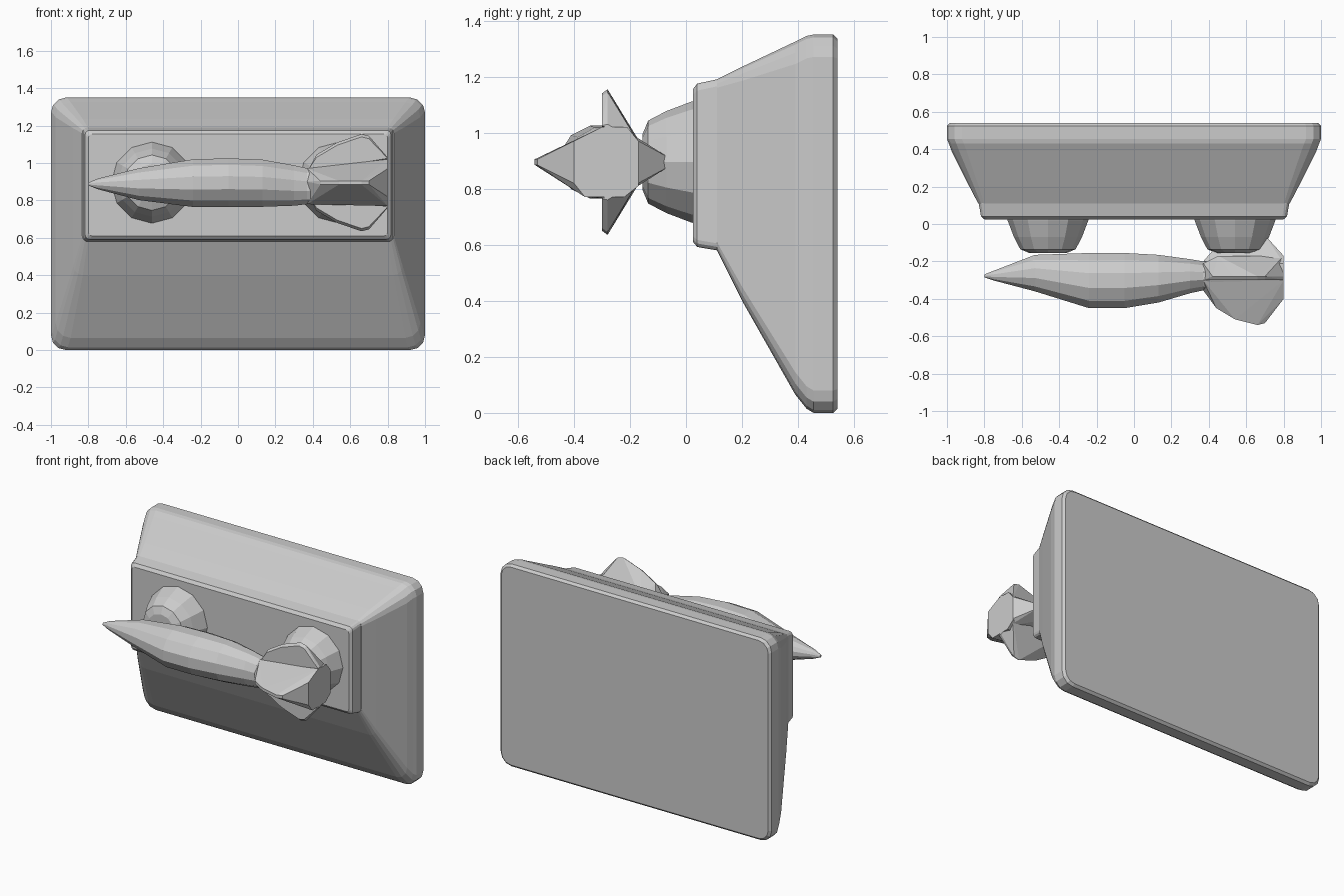
import bpy, bmesh
from math import sin, cos, pi

if "Cube" in bpy.data.objects:
    bpy.data.objects.remove(bpy.data.objects["Cube"])


def finish(name, bm):
    bmesh.ops.recalc_face_normals(bm, faces=bm.faces)
    mesh = bpy.data.meshes.new(name)
    bm.to_mesh(mesh)
    bm.free()
    obj = bpy.data.objects.new(name, mesh)
    bpy.context.collection.objects.link(obj)
    return obj


def loft(name, rings):
    """Skin a stack of equal-length rings and cap both ends."""
    bm = bmesh.new()
    loops = [[bm.verts.new(p) for p in ring] for ring in rings]
    for a, b in zip(loops, loops[1:]):
        n = len(a)
        for i in range(n):
            bm.faces.new((a[i], a[(i + 1) % n], b[(i + 1) % n], b[i]))
    bm.faces.new(loops[0])
    bm.faces.new(loops[-1])
    return finish(name, bm)


def hull(name, points):
    bm = bmesh.new()
    for p in points:
        bm.verts.new(p)
    out = bmesh.ops.convex_hull(bm, input=bm.verts)
    loose = {g for g in out["geom_interior"] + out["geom_unused"]
             if isinstance(g, bmesh.types.BMVert) and not g.link_faces}
    bmesh.ops.delete(bm, geom=list(loose), context="VERTS")
    return finish(name, bm)


def round_rect(y, hx, z0, z1, r, steps=3):
    """Rounded rectangle in the xz plane."""
    ring = []
    corners = ((hx - r, z1 - r), (r - hx, z1 - r), (r - hx, z0 + r), (hx - r, z0 + r))
    for q, (cx, cz) in enumerate(corners):
        for i in range(steps + 1):
            a = pi / 2 * (q + i / steps)
            ring.append((cx + r * cos(a), y, cz + r * sin(a)))
    return ring


# Wall plate with sloped sides
loft("wall_plate", [round_rect(*s) for s in (
    (0.54, 0.985, 0.015, 1.335, 0.07),
    (0.525, 1.0, 0.0, 1.35, 0.08),
    (0.455, 1.0, 0.0, 1.35, 0.08),
    (0.43, 0.99, 0.015, 1.345, 0.08),
    (0.39, 0.975, 0.065, 1.325, 0.08),
    (0.20, 0.88, 0.40, 1.235, 0.05),
    (0.11, 0.833, 0.58, 1.19, 0.03))])

# Raised front panel
loft("front_panel", [round_rect(*s) for s in (
    (0.13, 0.836, 0.575, 1.19, 0.025),
    (0.11, 0.83, 0.58, 1.19, 0.025),
    (0.04, 0.818, 0.592, 1.175, 0.025),
    (0.025, 0.80, 0.61, 1.155, 0.02))])

# Two tapered mounting posts
for label, cx in (("left", -0.46), ("right", 0.54)):
    loft(label + "_post", [
        [(cx + r * cos(2 * pi * i / 12), y, 0.895 + r * sin(2 * pi * i / 12)) for i in range(12)]
        for y, r in ((0.05, 0.222), (0.02, 0.216), (-0.07, 0.182), (-0.135, 0.148), (-0.155, 0.10))])


# Spindle-shaped handle body: x, y range, z range
def oval(x, y0, y1, z0, z1, n=12):
    cy, cz = (y0 + y1) / 2, (z0 + z1) / 2
    return [(x, cy + (y1 - y0) / 2 * cos(2 * pi * (i + .5) / n) / cos(pi / n),
             cz + (z1 - z0) / 2 * sin(2 * pi * (i + .5) / n) / cos(pi / n)) for i in range(n)]


tail_start = oval(0.37, -0.355, -0.20, 0.78, 0.972)
loft("handle_body", [oval(*s) for s in (
    (-0.80, -0.285, -0.27, 0.88, 0.895),
    (-0.75, -0.302, -0.25, 0.86, 0.917),
    (-0.53, -0.36, -0.165, 0.802, 0.972),
    (-0.24, -0.45, -0.155, 0.765, 1.02),
    (-0.05, -0.45, -0.155, 0.765, 1.025),
    (0.13, -0.42, -0.165, 0.766, 1.018),
    (0.30, -0.37, -0.188, 0.772, 0.988))] + [tail_start])

# Tail core, flat at the end
end_face = [(0.8, y, z) for y, z in (
    (-0.40, 0.97), (-0.40, 0.82), (-0.36, 0.77), (-0.22, 0.77),
    (-0.17, 0.81), (-0.17, 0.97), (-0.21, 1.02), (-0.30, 1.02))]
hull("tail_core", tail_start + end_face)

# Front fin, a wedge narrowing to its outer edge
front_edge = [(x, y, z) for x, y in ((0.44, -0.45), (0.54, -0.51), (0.66, -0.54), (0.70, -0.53))
              for z in (0.885, 0.905)]
hull("front_fin", front_edge + [(0.8, -0.40, 0.97), (0.8, -0.40, 0.82), (0.8, -0.30, 1.02),
                                (0.8, -0.36, 0.77), (0.37, -0.30, 0.97), (0.37, -0.30, 0.78),
                                (0.37, -0.355, 0.90)])

# Upper and lower fins with a flat front face
for label, side in (("upper_fin", 1), ("lower_fin", -1)):
    edge = [(x, y, 0.895 + side * (h - inset)) for x, h in
            ((0.42, 0.15), (0.53, 0.215), (0.66, 0.26), (0.70, 0.25))
            for y, inset in ((-0.30, 0.015), (-0.28, 0.0))]
    root = [(x, y, 0.895 + side * h) for x, y, h in
            ((0.37, -0.30, 0.06), (0.37, -0.21, 0.05), (0.45, -0.17, 0.08),
             (0.8, -0.17, 0.07), (0.8, -0.30, 0.13), (0.8, -0.28, 0.135))]
    hull(label, edge + root)

# Rear fin, merging into the right post
hull("rear_fin", [(x, y, 0.895 + s * h) for s in (-1, 1) for x, y, h in (
    (0.37, -0.20, 0.03), (0.44, -0.12, 0.02), (0.54, -0.07, 0.015),
    (0.70, -0.06, 0.015), (0.8, -0.17, 0.075), (0.8, -0.21, 0.11))])
